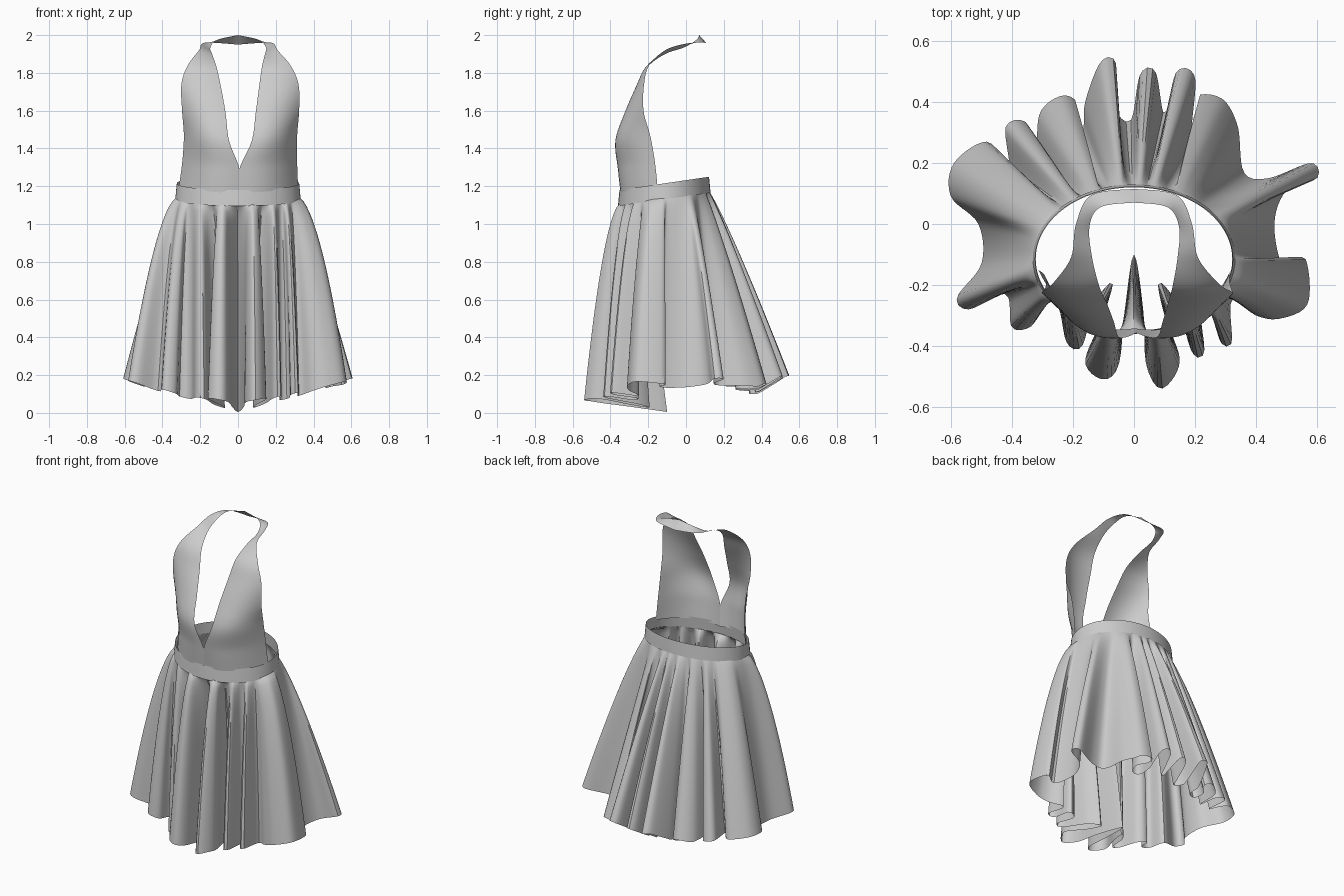
import bpy, math
from mathutils import Vector

if "Cube" in bpy.data.objects:
    bpy.data.objects.remove(bpy.data.objects["Cube"])

WAIST_Y, RX, RY = -0.115, 0.322, 0.235   # waist ellipse


def clamp(v, a=0.0, b=1.0):
    return max(a, min(b, v))


def catmull(p, t):
    a, b, c, d = p
    return 0.5 * (2 * b + (c - a) * t + (2 * a - 5 * b + 4 * c - d) * t * t
                  + (3 * b - a - 3 * c + d) * t ** 3)


def grid_object(name, rows, closed):
    """Skin a list of equally long point rows."""
    n = len(rows[0])
    faces = []
    for r in range(len(rows) - 1):
        for c in range(n if closed else n - 1):
            d = (c + 1) % n
            faces.append((r * n + c, r * n + d, (r + 1) * n + d, (r + 1) * n + c))
    me = bpy.data.meshes.new(name)
    me.from_pydata([tuple(v) for row in rows for v in row], [], faces)
    ob = bpy.data.objects.new(name, me)
    bpy.context.collection.objects.link(ob)
    bpy.ops.object.select_all(action='DESELECT')
    bpy.context.view_layer.objects.active = ob
    ob.select_set(True)
    bpy.ops.object.shade_smooth_by_angle(angle=math.radians(40))
    return ob


def waist(angle, grow=0.0):
    x = (RX + grow) * math.cos(angle)
    y = WAIST_Y + (RY + grow) * math.sin(angle)
    return Vector((x, y, 1.215 + 0.035 * math.sin(angle)))   # top edge, higher at back


# Skirt hem seen from above, counter-clockwise from front centre
HEM = [(0, -.10), (.03, -.28), (.04, -.46), (.09, -.54), (.15, -.45), (.10, -.3),
       (.08, -.19), (.14, -.26), (.19, -.42), (.23, -.42), (.22, -.28), (.27, -.26),
       (.28, -.38), (.32, -.39), (.32, -.25), (.4, -.3), (.48, -.31), (.57, -.26),
       (.56, -.11), (.49, -.14), (.46, 0), (.5, .11), (.6, .15), (.58, .2),
       (.44, .15), (.36, .17), (.34, .32), (.29, .41), (.21, .42), (.26, .35),
       (.24, .27), (.19, .29), (.2, .48), (.14, .5), (.1, .36), (.07, .5),
       (.02, .49), (-.01, .34), (-.06, .38), (-.06, .53), (-.11, .53), (-.16, .4),
       (-.17, .3), (-.23, .27), (-.24, .34), (-.19, .4), (-.24, .42), (-.31, .36),
       (-.32, .21), (-.35, .33), (-.42, .32), (-.41, .18), (-.48, .27),
       (-.59, .2), (-.6, .09), (-.51, 0), (-.5, -.13), (-.58, -.24), (-.54, -.28),
       (-.42, -.23), (-.4, -.34), (-.33, -.33), (-.31, -.25), (-.25, -.27),
       (-.22, -.39), (-.17, -.4), (-.13, -.26), (-.07, -.19), (-.1, -.3),
       (-.16, -.45), (-.1, -.51), (-.05, -.46), (-.03, -.28)]


def hem_loop(count):
    """Smooth the hem and space it evenly along its length."""
    pts = [Vector(p) for p in HEM]
    n = len(pts)
    fine = [catmull([pts[(i + k) % n] for k in (-1, 0, 1, 2)], j / 12)
            for i in range(n) for j in range(12)]
    fine.append(fine[0])
    cum = [0.0]
    for a, b in zip(fine, fine[1:]):
        cum.append(cum[-1] + (b - a).length)
    out, k = [], 0
    for i in range(count):
        s = cum[-1] * i / count
        while cum[k + 1] < s:
            k += 1
        out.append(fine[k].lerp(fine[k + 1], (s - cum[k]) / (cum[k + 1] - cum[k])))
    return out


def blurred(pts, w):
    n = len(pts)
    return [sum((pts[(i + k) % n] for k in range(-w, w + 1)), Vector((0, 0))) / (2 * w + 1)
            for i in range(n)]


# Skirt: flared base plus folds that deepen towards the hem
hem = hem_loop(440)
soft = blurred(blurred(hem, 22), 22)
ROWS = 26
rows = [[] for _ in range(ROWS + 1)]
for h, s in zip(hem, soft):
    top = waist(math.atan2((s.y - WAIST_Y) / RY, s.x / RX))
    top.z -= 0.07
    back = clamp((s.y + 0.2) / 0.4)
    side = 0.15 * (abs(h.x) / 0.6) ** 1.3
    zf = 0.005 + 0.05 * clamp((-0.1 - h.y) / 0.4) + side
    zb = 0.1 + 0.09 * clamp((h.y - 0.38) / 0.15) + 0.6 * side
    z = zf + (zb - zf) * back
    for r in range(ROWS + 1):
        d = (r / ROWS) ** 1.2
        flare = d ** (0.55 + 0.38 * back)
        fold = d ** (0.55 + 0.25 * back)
        xy = top.xy + (s - top.xy) * flare + (h - s) * fold
        rows[r].append((xy.x, xy.y, top.z + (z - top.z) * d))
grid_object("skirt", rows, True)

# Waistband: thin tilted ring
band = [[waist(2 * math.pi * i / 72, grow) + Vector((0, 0, dz)) for i in range(72)]
        for dz, grow in ((0, 0.002), (-.04, .006), (-.085, .01))]
grid_object("waistband", band, True)

# Halter bodice half: (inner edge, outer edge, forward bulge) up to the neck strap
HALF = [((0, -.342, 1.16), (.316, -.15, 1.19), .066),
        ((0, -.357, 1.29), (.304, -.165, 1.33), .065),
        ((.06, -.372, 1.44), (.3, -.19, 1.47), .055),
        ((.08, -.32, 1.59), (.31, -.225, 1.60), .035),
        ((.10, -.26, 1.72), (.31, -.222, 1.74), .02),
        ((.12, -.205, 1.83), (.272, -.195, 1.84), .01),
        ((.14, -.11, 1.90), (.208, -.11, 1.92), .0),
        ((.147, -.01, 1.935), (.19, 0, 1.955), .0),
        ((.11, .055, 1.975), (.14, .095, 1.96), .0),
        ((0, .07, 2.0), (0, .115, 1.95), .0)]
keys = [Vector((*a, *b, c)) for a, b, c in HALF]
keys = [keys[0]] + keys + [keys[-1]]
STEPS, COLS = 6, 12
for name, sign in (("halter_bodice_right", 1), ("halter_bodice_left", -1)):
    cloth = []
    for i in range(len(HALF) - 1):
        for j in range(STEPS + (i == len(HALF) - 2)):
            k = catmull(keys[i:i + 4], j / STEPS)
            inner, outer = Vector(k[0:3]), Vector(k[3:6])
            inner.x = max(0, inner.x)
            row = []
            for c in range(COLS + 1):
                u = c / COLS
                v = inner.lerp(outer, u)
                arch = 4 * u * (1 - u) * k[6]
                v.y -= arch
                v.x = sign * (v.x + 0.35 * arch)
                # the cloth hangs slightly off centre
                v.x += 0.014 * math.sin(math.pi * clamp((v.z - 1.15) / 0.8))
                row.append(v)
            cloth.append(row[::sign])
    grid_object(name, cloth, False)
